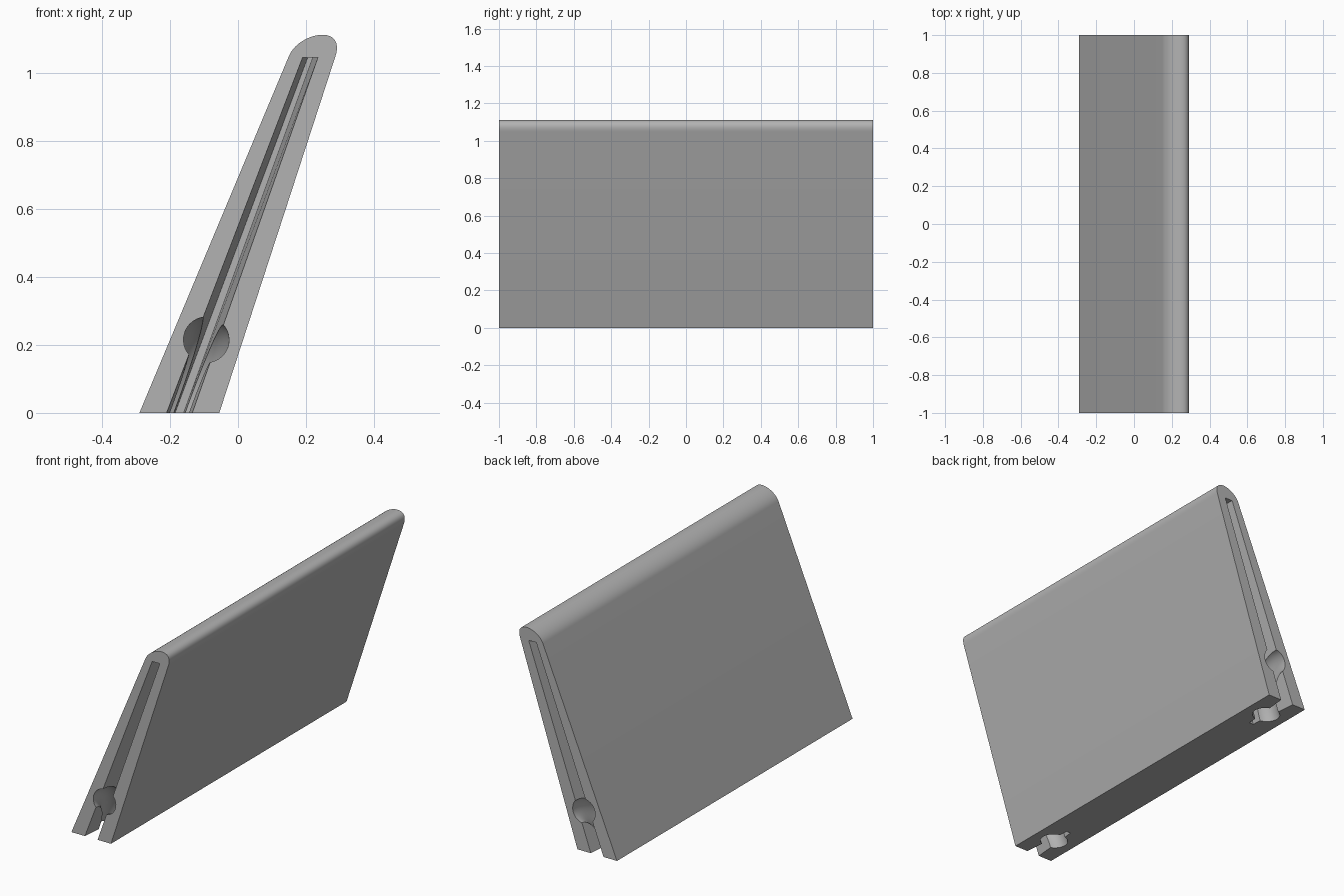
import bpy, bmesh, math
from mathutils import Vector

cube = bpy.data.objects.get("Cube")
if cube:
    bpy.data.objects.remove(cube, do_unlink=True)

grey = bpy.data.materials.new("plain grey")
grey.use_nodes = True
COLOUR = (0.45, 0.45, 0.45, 1)
grey.diffuse_color = COLOUR
grey.node_tree.nodes["Principled BSDF"].inputs["Base Color"].default_value = COLOUR


def loft(name, rings):
    """Closed solid through a list of matching rings of points."""
    bm = bmesh.new()
    loops = [[bm.verts.new(p) for p in ring] for ring in rings]
    n = len(loops[0])
    for a, b in zip(loops, loops[1:]):
        for i in range(n):
            j = (i + 1) % n
            bm.faces.new((a[i], a[j], b[j], b[i]))
    bm.faces.new(loops[0][::-1])
    bm.faces.new(loops[-1])
    bmesh.ops.recalc_face_normals(bm, faces=bm.faces)
    mesh = bpy.data.meshes.new(name)
    bm.to_mesh(mesh)
    bm.free()
    mesh.materials.append(grey)
    obj = bpy.data.objects.new(name, mesh)
    bpy.context.collection.objects.link(obj)
    return obj


# Leaning wedge with a rounded top edge
def bezier(p0, p1, p2, p3, steps):
    for k in range(steps + 1):
        t = k / steps
        s = 1 - t
        yield p0 * s**3 + p1 * 3 * s * s * t + p2 * 3 * s * t * t + p3 * t**3


cap = bezier(Vector((0.15, 1.05)), Vector((0.179, 1.119)),
             Vector((0.316, 1.145)), Vector((0.287, 1.05)), 28)
profile = [(-0.29, 0), *cap, (-0.055, 0)]
body = loft("wedge_body", [[(x, y, z) for x, z in profile] for y in (-1, 1)])

# Slot centre line, from below the base to the slot top
SLOT_TOP = 1.045
LEAN = 0.385 / SLOT_TOP


def slot_x(z):
    return -0.1725 + LEAN * z


def slot_ring(y, side, depth):
    """Slot section at a given depth; it narrows toward its floor."""
    def half(z):
        mouth = 0.0375 - 0.015 * z / SLOT_TOP
        floor = 0.0125 - 0.005 * z / SLOT_TOP
        return mouth + (floor - mouth) * depth / 0.28
    return [(slot_x(z) + s * half(z), side * y, z)
            for z, s in ((-0.05, -1), (-0.05, 1), (SLOT_TOP, 1), (SLOT_TOP, -1))]


def pipe_ring(side, angle):
    """Round section of the bent channel from the end face to the base."""
    depth, height = 0.165 * math.sin(angle), 0.215 * math.cos(angle)
    centre = Vector((slot_x(height), side * (1 - depth), height))
    along = Vector((-LEAN * 0.215 * math.sin(angle),
                    -side * 0.165 * math.cos(angle), -0.215 * math.sin(angle))).normalized()
    across = Vector((1, 0, -LEAN)).normalized()
    up = along.cross(across)
    return [centre + 0.067 * (across * math.cos(a) + up * math.sin(a))
            for a in (math.tau * k / 32 for k in range(32))]


# Cut a tapered slot and a bent round channel into each end
for side, end in ((-1, "front"), (1, "back")):
    slot = loft(end + "_slot_cutter",
                [slot_ring(1.02, side, -0.02), slot_ring(0.72, side, 0.28)])
    channel = loft(end + "_channel_cutter",
                   [pipe_ring(side, math.radians(a)) for a in range(-12, 109, 6)])
    for cutter in (slot, channel):
        mod = body.modifiers.new(cutter.name, 'BOOLEAN')
        mod.object = cutter
        mod.operation = 'DIFFERENCE'
        mod.solver = 'EXACT'
        bpy.context.view_layer.objects.active = body
        bpy.ops.object.modifier_apply(modifier=mod.name)
        bpy.data.objects.remove(cutter, do_unlink=True)

bpy.ops.object.select_all(action='DESELECT')
body.select_set(True)
bpy.context.view_layer.objects.active = body
bpy.ops.object.shade_smooth_by_angle(angle=math.radians(30))
